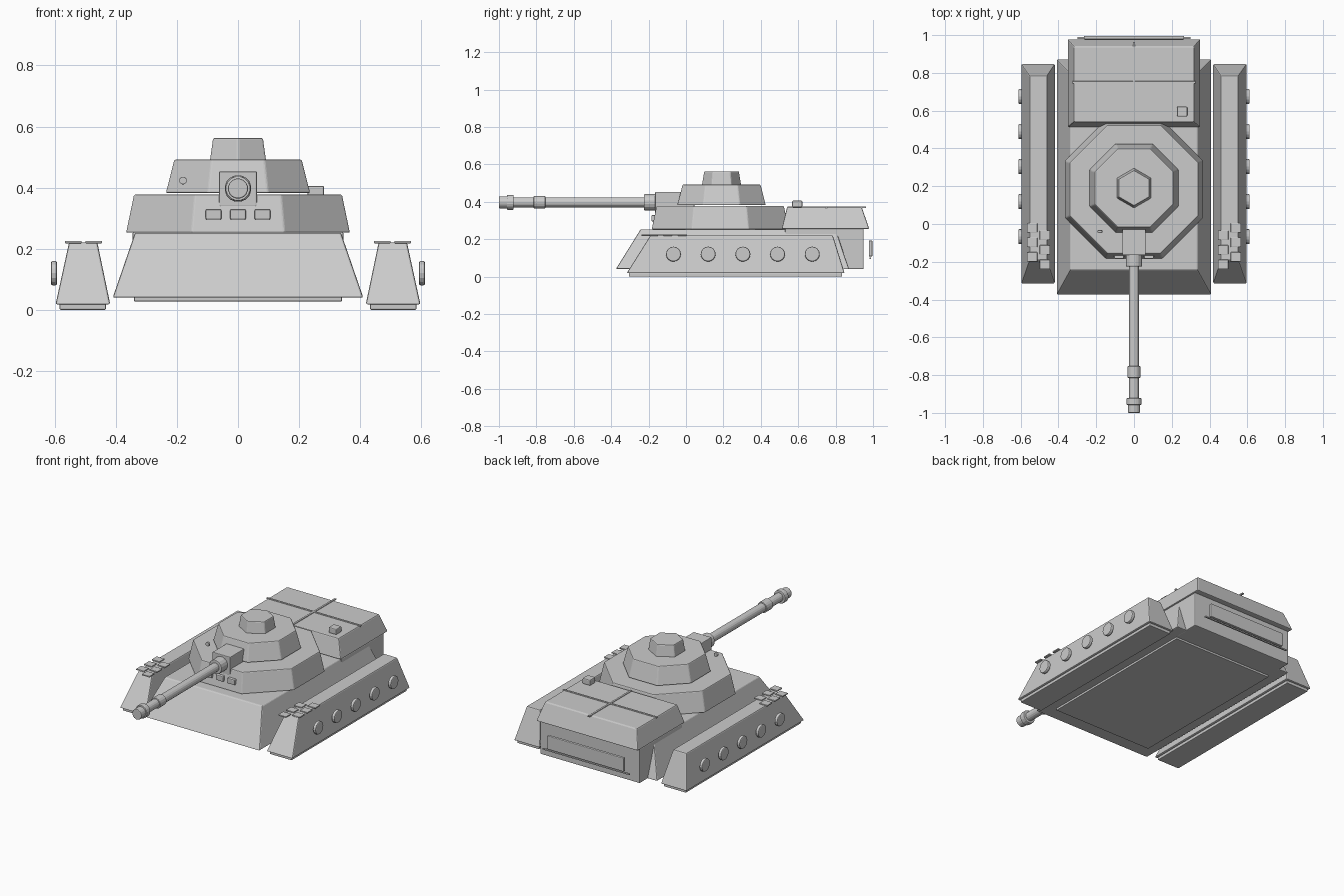
import bpy, bmesh, math
from mathutils import Matrix

if "Cube" in bpy.data.objects:
    bpy.data.objects.remove(bpy.data.objects["Cube"])


def finish(name, bm, bevel):
    bmesh.ops.recalc_face_normals(bm, faces=bm.faces)
    me = bpy.data.meshes.new(name)
    bm.to_mesh(me)
    bm.free()
    ob = bpy.data.objects.new(name, me)
    bpy.context.collection.objects.link(ob)
    if bevel:
        m = ob.modifiers.new("bevel", 'BEVEL')
        m.width, m.segments, m.limit_method = bevel, 2, 'ANGLE'
    return ob


def frustum(name, low, high, z0, z1, bevel=0.006):
    """Box tapering from the low rectangle (x0, x1, y0, y1) to the high one."""
    bm = bmesh.new()
    rings = []
    for (x0, x1, y0, y1), z in ((low, z0), (high, z1)):
        rings.append([bm.verts.new((x, y, z)) for x, y in
                      ((x0, y0), (x1, y0), (x1, y1), (x0, y1))])
    a, b = rings
    bm.faces.new(a)
    bm.faces.new(b)
    for i in range(4):
        j = (i + 1) % 4
        bm.faces.new((a[i], a[j], b[j], b[i]))
    return finish(name, bm, bevel)


def box(name, center, size, bevel=0.003):
    (x, y, z), (w, d, h) = center, size
    r = (x - w / 2, x + w / 2, y - d / 2, y + d / 2)
    return frustum(name, r, r, z - h / 2, z + h / 2, bevel)


def drum(name, center, r1, r2, depth, sides, axis='Z', turn=0.0, bevel=0.005):
    """Cone section along an axis; turn rotates the polygon."""
    bm = bmesh.new()
    bmesh.ops.create_cone(bm, cap_ends=True, segments=sides, radius1=r1, radius2=r2, depth=depth)
    rot = {'Z': Matrix(), 'X': Matrix.Rotation(math.pi / 2, 4, 'Y'),
           'Y': Matrix.Rotation(math.pi / 2, 4, 'X')}[axis]
    bm.transform(Matrix.Translation(center) @ rot @ Matrix.Rotation(turn, 4, 'Z'))
    return finish(name, bm, bevel)


# Hull and belly plate
frustum("hull", (-.41, .41, -.375, .872), (-.337, .337, -.243, .80), .04, .252)
box("belly_plate", (0, .25, .035), (.68, 1.06, .015))

# Engine block and tapered deck at the rear
box("engine_block", (0, .74, .147), (.69, .42, .215), .005)
frustum("engine_deck", (-.352, .352, .512, .98), (-.318, .318, .54, .94), .255, .37)
box("deck_seam_long", (0, .753, .37), (.012, .42, .008), .001)
box("deck_seam_cross", (0, .75, .37), (.65, .012, .008), .001)
box("deck_vent", (.255, .595, .388), (.054, .054, .036), .006)
box("rear_panel", (0, .987, .15), (.53, .018, .085), .004)
box("rear_rail", (0, .985, .098), (.60, .01, .008), .001)

# Octagonal turret tiers and hexagonal hatch
k = 1 / math.cos(math.pi / 8)
drum("turret_ring", (0, .183, .315), .366 * k, .34 * k, .125, 8, turn=math.pi / 8)
drum("turret", (0, .19, .437), .236 * k, .208 * k, .11, 8, turn=math.pi / 8)
drum("hatch", (0, .19, .525), .106, .094, .075, 6)

# Gun: mantlet, collar, barrel and muzzle rings
box("mantlet", (0, -.06, .395), (.124, .21, .116), .004)
for name, y0, y1, r in (("gun_collar", -.225, -.16, .044), ("gun_barrel", -.94, -.15, .027),
                        ("barrel_band", -.815, -.752, .034), ("muzzle_ring", -.957, -.922, .041),
                        ("muzzle_tip", -1.0, -.95, .033)):
    drum(name, (0, (y0 + y1) / 2, .397), r, r, y1 - y0, 16, 'Y', math.pi / 16, .004)

# Periscope blocks on the ring and a sight beside the gun
for i in (-1, 0, 1):
    box("periscope", (i * .08, -.17, .312), (.052, .03, .034), .005)
drum("sight", (-.18, -.04, .423), .013, .013, .014, 8, 'Y', math.pi / 8, .002)

# Side pods with ground plates, wheel discs and small armour tiles
for s in (-1, 1):
    def span(a, b):
        return tuple(sorted((s * a, s * b)))
    frustum("track_pod", (*span(.418, .597), -.317, .848), (*span(.46, .553), -.19, .785),
            .018, .22)
    box("track_plate", (s * .508, .265, .01), (.152, 1.14, .02), .004)
    for i in range(5):
        drum("wheel_disc", (s * .602, -.067 + .1855 * i, .12), .04, .04, .02, 16, 'X', 0, .006)
    for x, y in ((.539, -.02), (.472, -.06)):
        for i in range(3):
            box("armour_tile", (s * x, y - .077 * i, .222), (.054, .05, .008), .002)
